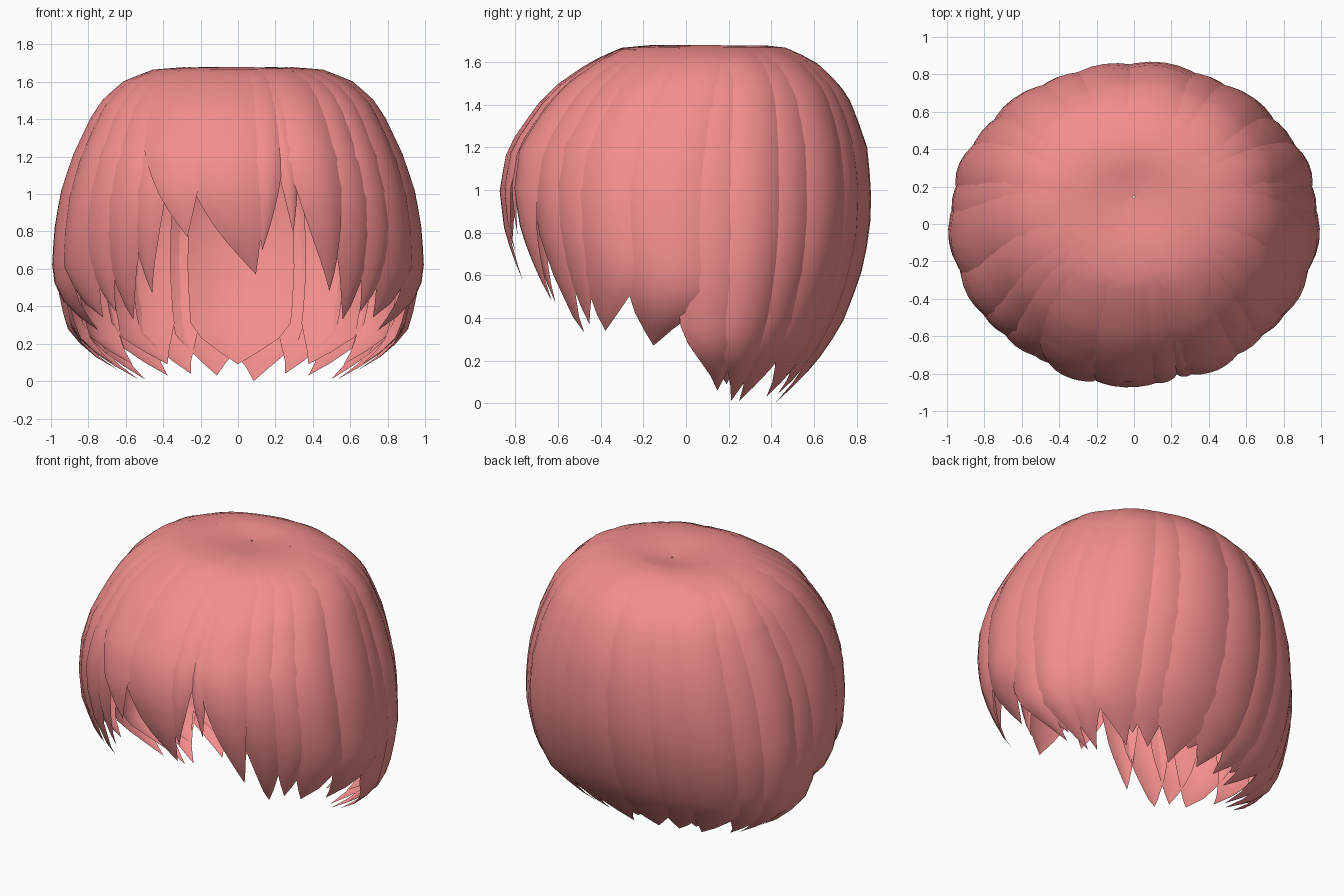
import bpy, math

if "Cube" in bpy.data.objects:
    bpy.data.objects.remove(bpy.data.objects["Cube"])

hair = bpy.data.materials.new("pink_hair")
hair.diffuse_color = (0.9, 0.27, 0.27, 1)
hair.use_nodes = True
hair.node_tree.nodes["Principled BSDF"].inputs["Base Color"].default_value = hair.diffuse_color

# Outline of the whole haircut: height, half width, front y, back y
ENV = [(1.65, .005, .14, .15), (1.66, .12, .03, .25), (1.68, .28, -.15, .35),
       (1.665, .46, -.31, .48), (1.60, .62, -.45, .61), (1.50, .73, -.60, .72),
       (1.40, .795, -.70, .785), (1.20, .89, -.84, .855), (1.0, .955, -.875, .875),
       (.80, .988, -.85, .868), (.60, 1.0, -.78, .825), (.40, .965, -.68, .75),
       (.25, .92, -.56, .66), (.12, .77, -.42, .55), (0.0, .56, -.30, .42)]


def level(t):
    i = min(int(t), len(ENV) - 2)
    f = t - i
    return [a + (b - a) * f for a, b in zip(ENV[i], ENV[i + 1])]


def end_index(z):
    for i in range(3, len(ENV) - 1):
        if ENV[i + 1][0] <= z:
            return i + (ENV[i][0] - z) / (ENV[i][0] - ENV[i + 1][0])
    return len(ENV) - 1


def full(v):
    """Slightly squared circle, so the corners are fuller."""
    return math.copysign(abs(v) ** .96, v)


def point(d, t, scale):
    z, hx, yf, yb = level(t)
    yc, hy = (yf + yb) / 2, (yb - yf) / 2
    a = math.radians(d)
    return (hx * scale * full(math.sin(a)), yc - hy * scale * full(math.cos(a)), z)


def lock(name, left, right, tip, z_tip, taper=.7, layer=1.0, curl=0.0, lean=0.0):
    """One curved, pointed strip from crown to tip; angles in degrees from the front."""
    rows, cols = 24, 6
    te = end_index(z_tip)
    verts, faces = [], []
    for r in range(rows + 1):
        u = r / rows
        k = max(0, (u - taper) / (1 - taper)) ** 1.35
        shift = lean * (1 - u)
        le, ri = left + (tip - left) * k, right + (tip - right) * k
        for c in range(cols + 1):
            s = 2 * c / cols - 1
            d = le + (ri - le) * c / cols + shift
            sag = .035 * s * s * min(1, u * 2) * (1 - k)
            verts.append(point(d, u * te, layer - sag - curl * k))
    n = cols + 1
    for r in range(rows):
        for c in range(cols):
            a = r * n + c
            faces.append((a, a + n, a + n + 1, a + 1))
    me = bpy.data.meshes.new(name)
    me.from_pydata(verts, [], faces)
    me.materials.append(hair)
    ob = bpy.data.objects.new(name, me)
    bpy.context.collection.objects.link(ob)
    for p in me.polygons:
        p.use_smooth = True


def pair(name, a, b, t, z, taper, layer, curl=0.0, lean=0.0):
    lock(name + "_right", a, b, t, z, taper, layer, curl, lean)
    lock(name + "_left", -b, -a, -t, z, taper, layer, curl, -lean)


# Fringe: left edge, right edge, tip angle, tip height, taper start, layer
FRINGE = [(-42, -9, -15, .77, .6, 1.0), (-19, 9, 5, .57, .68, 1.0),
          (3, 17, 7, .70, .66, .985), (11, 23, 17, .79, .62, .975),
          (16, 38, 29, .48, .62, 1.0), (-41, -24, -28, .47, .68, .97)]
for i, f in enumerate(FRINGE):
    lock(f"fringe_lock_{i + 1}", *f)

# Side locks with slanted ends, sweeping forward
SIDES = [(30, 50, 37, .33, .72, .985, .02, 4), (41, 60, 44, .37, .8, .99, .02, 7),
         (49, 74, 51, .34, .86, 1.0, .03, 9), (66, 95, 69, .27, .88, 1.0, .14, 10)]
for i, s in enumerate(SIDES):
    pair(f"side_lock_{i + 1}", *s)

# Long back locks, curling in at the neck
BACK = [(84, 108, 101, .06, .84, .985, 0, 5), (99, 121, 113, .01, .84, 1.0, 0, 4),
        (112, 135, 120, .01, .85, .99, 0, 3), (127, 152, 143, .03, .85, 1.0, 0, 1),
        (144, 167, 157, .04, .86, .985)]
for i, b in enumerate(BACK):
    pair(f"back_lock_{i + 1}", *b)
lock("back_lock_middle_a", 158, 184, 172, 0.0, .86, 1.0)
lock("back_lock_middle_b", 176, 202, 190, .03, .86, .99)

# Under layer filling gaps between the back tips
for i, (a, b, t) in enumerate([(90, 112, 106), (108, 134, 126), (130, 158, 148)]):
    pair(f"under_lock_{i + 1}", a, b, t, .09, .88, .965)
lock("under_lock_middle", 162, 196, 180, .09, .88, .965)
